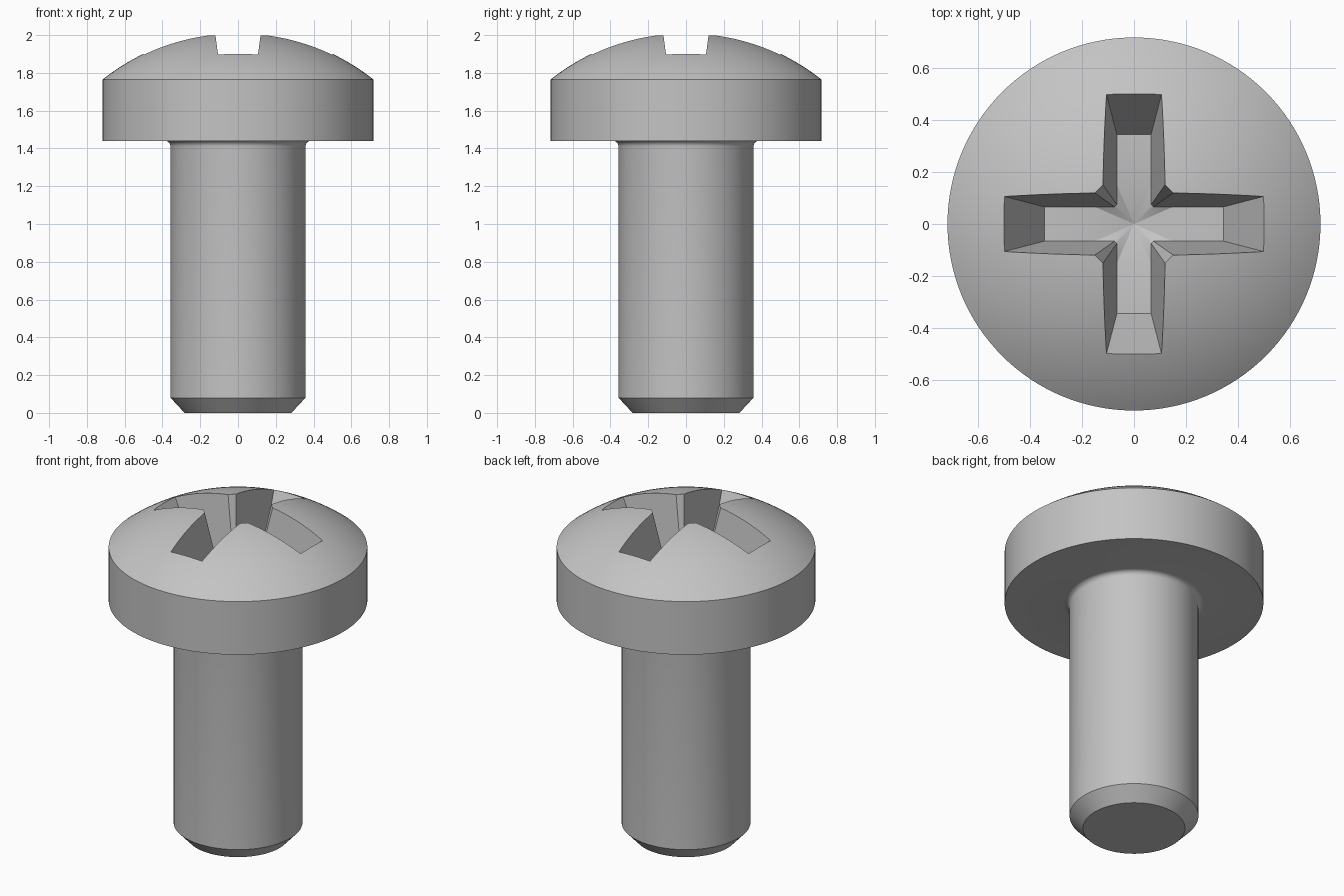
import bpy, bmesh, math
from mathutils import Matrix, Vector

cube = bpy.data.objects.get("Cube")
if cube:
    bpy.data.objects.remove(cube)

SEGMENTS = 128
HEAD_R, SHAFT_R = 0.717, 0.357
HEAD_BOTTOM, RIM_Z, APEX_Z = 1.44, 1.765, 2.015
FILLET = 0.03

steel = bpy.data.materials.new("steel grey")
steel.use_nodes = True
colour = (0.55, 0.55, 0.55, 1)
steel.diffuse_color = colour
steel.node_tree.nodes["Principled BSDF"].inputs["Base Color"].default_value = colour


def make_object(name, bm):
    bmesh.ops.recalc_face_normals(bm, faces=bm.faces)
    mesh = bpy.data.meshes.new(name)
    bm.to_mesh(mesh)
    bm.free()
    mesh.materials.append(steel)
    obj = bpy.data.objects.new(name, mesh)
    bpy.context.collection.objects.link(obj)
    return obj


def lathe(name, profile):
    """Closed solid of revolution; flat ends are single faces."""
    bm = bmesh.new()
    rings = []
    for r, z in profile:
        rings.append([bm.verts.new((r * math.cos(a), r * math.sin(a), z))
                      for a in (math.tau * i / SEGMENTS for i in range(SEGMENTS))])
    for low, high in zip(rings, rings[1:]):
        for i in range(SEGMENTS):
            j = (i + 1) % SEGMENTS
            bm.faces.new((low[i], low[j], high[j], high[i]))
    bm.faces.new(rings[0])
    bm.faces.new(rings[-1])
    return make_object(name, bm)


# Screw profile: chamfered tip, shaft, fillet, cylindrical rim, dome
profile = [(0.283, 0), (SHAFT_R, 0.08)]
for i in range(7):
    a = math.pi / 2 * i / 6
    profile.append((SHAFT_R + FILLET * (1 - math.cos(a)),
                    HEAD_BOTTOM - FILLET * (1 - math.sin(a))))
profile += [(HEAD_R, HEAD_BOTTOM), (HEAD_R, RIM_Z)]
sag = APEX_Z - RIM_Z
dome_r = (HEAD_R ** 2 + sag ** 2) / (2 * sag)
half_angle = math.asin(HEAD_R / dome_r)
for i in range(1, 24):
    a = half_angle * (1 - i / 24)
    profile.append((dome_r * math.sin(a), APEX_Z - dome_r * (1 - math.cos(a))))
screw = lathe("screw", profile)


# Tapered cross recess cutter with chamfered inner corners and a pointed pit
def cross_loop(bm, w, corner, mid, end, z):
    arm = [(corner, -w), (mid, -w), (end, -w), (end, w), (mid, w), (corner, w)]
    verts = []
    for k in range(4):
        turn = Matrix.Rotation(k * math.pi / 2, 3, 'Z')
        verts += [bm.verts.new(turn @ Vector((x, y, z))) for x, y in arm]
    return verts


bm = bmesh.new()
floor = cross_loop(bm, 0.066, 0.075, 0.15, 0.345, 1.6)
top = cross_loop(bm, 0.133, 0.17, 0.3, 0.603, 2.1)
pit = bm.verts.new((0, 0, 1.56))
count = len(floor)
for i in range(count):
    j = (i + 1) % count
    bm.faces.new((floor[i], floor[j], top[j], top[i]))
bm.faces.new(top)
for k in range(0, count, 6):
    bm.faces.new(floor[k + 1:k + 5])
    for a, b in ((0, 1), (1, 4), (4, 5), (5, 6)):
        bm.faces.new((pit, floor[k + a], floor[(k + b) % count]))
cutter = make_object("recess_cutter", bm)

# Cut the recess, then shade smooth while keeping the hard edges
cut = screw.modifiers.new("recess", 'BOOLEAN')
cut.operation = 'DIFFERENCE'
cut.solver = 'EXACT'
cut.object = cutter
bpy.ops.object.select_all(action='DESELECT')
bpy.context.view_layer.objects.active = screw
screw.select_set(True)
bpy.ops.object.modifier_apply(modifier=cut.name)
bpy.data.objects.remove(cutter)
bpy.ops.object.shade_smooth_by_angle(angle=math.radians(25))
